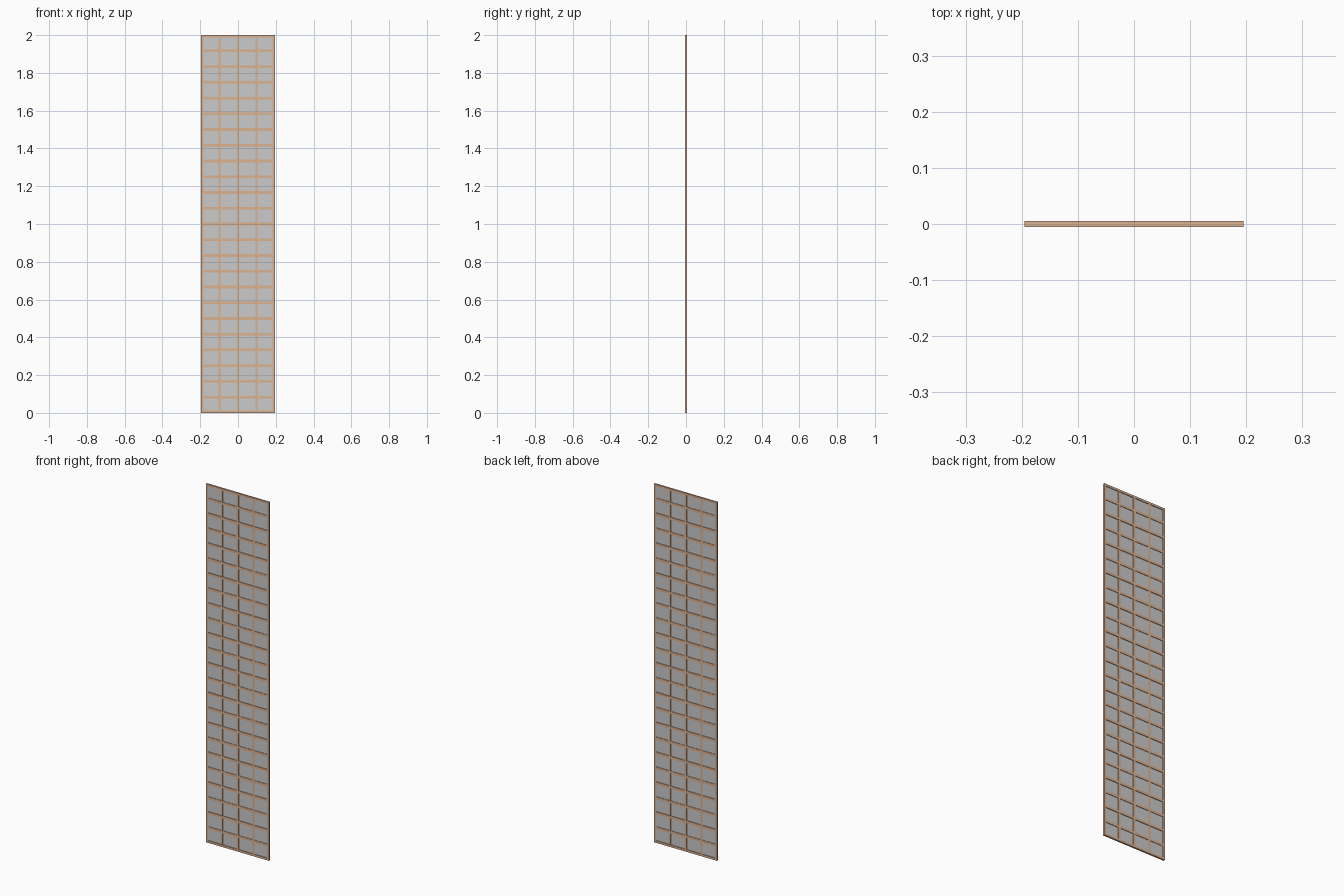
import bpy

if "Cube" in bpy.data.objects:
    bpy.data.objects.remove(bpy.data.objects["Cube"])

W, H, D = 0.39, 2.0, 0.01
COLS, ROWS = 4, 24

wood = bpy.data.materials.new("wood")
wood.diffuse_color = (0.72, 0.45, 0.28, 1)
wood.use_nodes = True
wood.node_tree.nodes["Principled BSDF"].inputs["Base Color"].default_value = wood.diffuse_color


def box(name, x, y, z, sx, sy, sz, mat=None):
    bpy.ops.mesh.primitive_cube_add(size=1, location=(x, y, z))
    ob = bpy.context.object
    ob.name = name
    ob.scale = (sx, sy, sz)
    bpy.ops.object.transform_apply(location=False, rotation=False, scale=True)
    if mat:
        ob.data.materials.append(mat)
    return ob


# Outer frame
f = 0.012
for s in (-1, 1):
    box("frame_stile", s * (W - f) / 2, 0, H / 2, f, D, H, wood)
    box("frame_rail", 0, 0, H / 2 + s * (H - f) / 2, W - 2 * f, D, f, wood)

# Paper panel behind the lattice
box("paper_panel", 0, 0.0, H / 2, W - 2 * f, 0.002, H - 2 * f)

# Vertical lattice bars, the middle one full depth
for i in range(1, COLS):
    d = D if i == 2 else 0.008
    box("vertical_bar", -W / 2 + i * W / COLS, 0, H / 2, 0.012, d, H - 2 * f, wood)

# Horizontal lattice bars, every second one full depth
for j in range(1, ROWS):
    d = 0.0096 if j % 2 == 0 else 0.0076
    box("horizontal_bar", 0, 0, j * H / ROWS, W - 2 * f, d, 0.014, wood)
